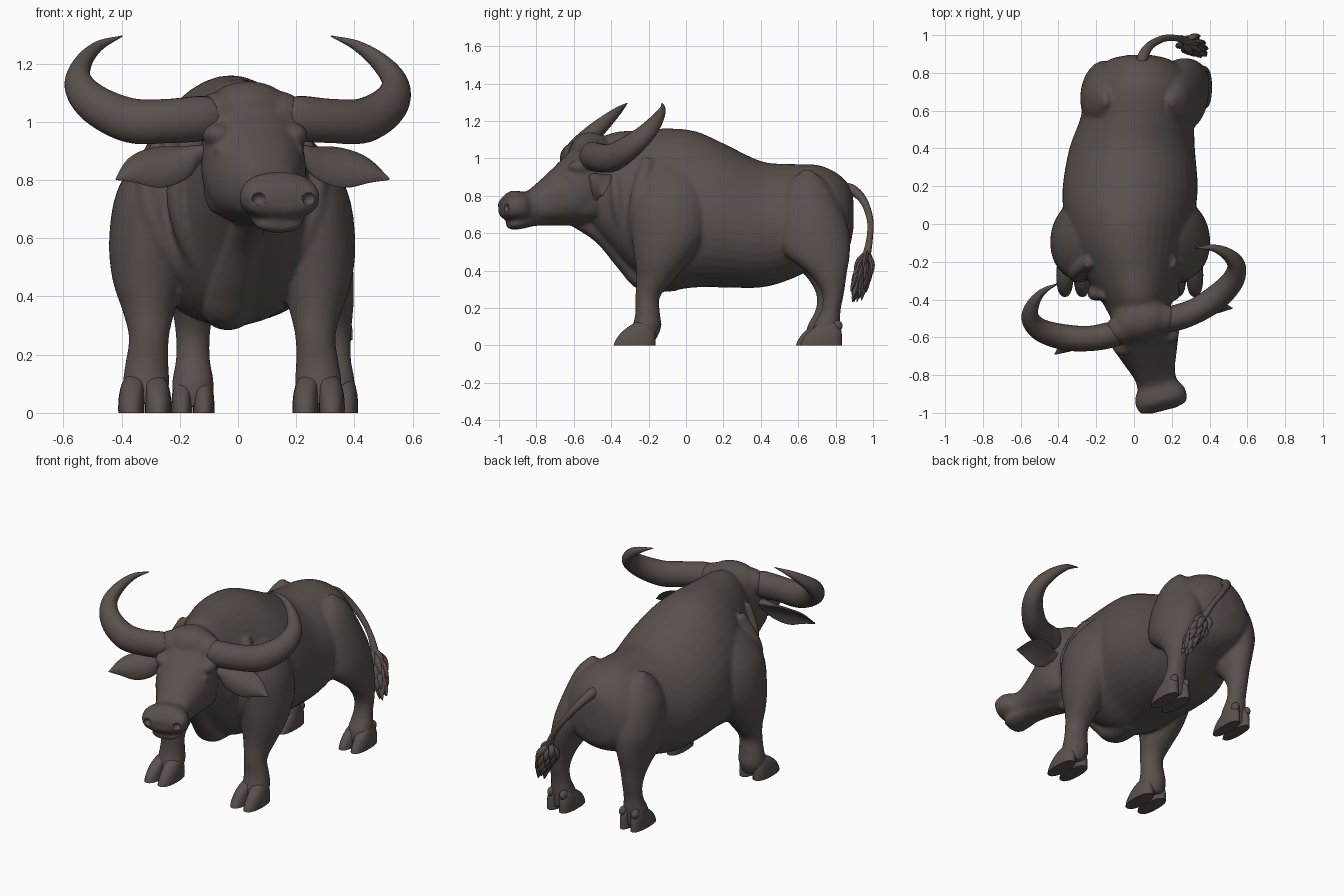
import bpy, bmesh, math, random
from mathutils import Vector, Matrix

if "Cube" in bpy.data.objects:
    bpy.data.objects.remove(bpy.data.objects["Cube"])
random.seed(4)
X, Y, Z = Vector((1, 0, 0)), Vector((0, 1, 0)), Vector((0, 0, 1))

hide = bpy.data.materials.new("dark brown hide")
hide.use_nodes = True
hide.diffuse_color = (0.1, 0.08, 0.072, 1)
shader = next(n for n in hide.node_tree.nodes if n.type == "BSDF_PRINCIPLED")
shader.inputs["Base Color"].default_value = hide.diffuse_color
shader.inputs["Roughness"].default_value = 0.8

# The head is turned a little towards the left
HEAD = Matrix.Translation((0.033, -0.5, 0)) @ Matrix.Rotation(math.radians(14.5), 4, "Z")


def refine(stations, steps):
    """Catmull-Rom interpolation of whole stations."""
    pts = [Vector(s) for s in stations]
    pts = [2 * pts[0] - pts[1]] + pts + [2 * pts[-1] - pts[-2]]
    out = []
    for i in range(1, len(pts) - 2):
        a, b, c, d = pts[i - 1:i + 3]
        for k in range(steps):
            t = k / steps
            out.append(0.5 * (2 * b + (c - a) * t + (2 * a - 5 * b + 4 * c - d) * t * t
                              + (3 * b - a - 3 * c + d) * t ** 3))
    return out + [pts[-2]]


def tube(bm, stations, side=X, axis=None, segs=28, steps=4, pinch=0, cup=0, box=1, matrix=None):
    """Loft ellipses; each station is x, y, z, half width, half depth."""
    st = refine(stations, steps)
    rings = []
    for i, s in enumerate(st):
        centre = Vector(s[:3])
        t = axis or (Vector(st[min(i + 1, len(st) - 1)][:3]) - Vector(st[max(i - 1, 0)][:3])).normalized()
        u = (side - t * side.dot(t)).normalized()
        v = t.cross(u)
        w, d = max(s[3], 0.002), max(s[4], 0.002)
        ring = []
        for k in range(segs):
            ang = math.tau * k / segs
            c, n = [math.copysign(abs(f) ** box, f) for f in (math.cos(ang), math.sin(ang))]
            p = centre + u * w * c * (1 - pinch * n) + v * (d * n + cup * w * c * c)
            ring.append(bm.verts.new(matrix @ p if matrix else p))
        rings.append(ring)
    faces = [bm.faces.new(rings[0]), bm.faces.new(rings[-1])]
    for a, b in zip(rings, rings[1:]):
        for k in range(segs):
            j = (k + 1) % segs
            faces.append(bm.faces.new((a[k], a[j], b[j], b[k])))
    bmesh.ops.recalc_face_normals(bm, faces=faces)


def ball(bm, centre, size, matrix=Matrix()):
    m = matrix @ Matrix.Translation(centre) @ Matrix.Diagonal((*size, 1))
    bmesh.ops.create_uvsphere(bm, u_segments=20, v_segments=12, radius=1, matrix=m)


def finish(name, bm):
    mesh = bpy.data.meshes.new(name)
    bm.to_mesh(mesh)
    bm.free()
    mesh.materials.append(hide)
    ob = bpy.data.objects.new(name, mesh)
    bpy.context.collection.objects.link(ob)
    bpy.ops.object.select_all(action="DESELECT")
    ob.select_set(True)
    bpy.context.view_layer.objects.active = ob
    bpy.ops.object.shade_smooth_by_angle(angle=math.radians(50))
    return ob


def profile(rows):
    """Rows of x, y, half width, top, bottom become loft stations."""
    return [(x, y, (t + b) / 2, w, (t - b) / 2) for x, y, w, t, b in rows]


# Torso and neck
body = bmesh.new()
tube(body, profile([
    (.03, -.54, .13, 1.06, .67), (.015, -.4, .19, 1.135, .52), (-.005, -.25, .265, 1.15, .37),
    (-.025, -.1, .32, 1.16, .3), (-.025, .05, .345, 1.145, .31), (-.02, .2, .355, 1.08, .31),
    (-.01, .4, .33, .985, .31), (.015, .55, .3, .97, .35), (.03, .7, .28, .965, .42),
    (.035, .8, .24, .925, .46), (.03, .87, .16, .86, .52), (.03, .895, .06, .78, .62)]),
    axis=-Y, segs=40, pinch=.12)

# Dewlap, brisket and neck folds
tube(body, [(.06, -.62, .69, .05, .04), (.02, -.45, .59, .06, .05), (-.02, -.31, .44, .075, .06),
            (-.035, -.22, .35, .08, .06), (-.03, -.05, .34, .08, .05)])
for s in (-1, 1):
    tube(body, [(s * .16, -.38, .98, .02, .02), (s * .21, -.37, .8, .035, .035),
                (-.01 + s * .17, -.33, .62, .04, .04), (-.03 + s * .06, -.24, .4, .02, .02)])
    tube(body, [(-.02 + s * .22, -.2, 1.0, .02, .03), (-.02 + s * .29, -.25, .78, .04, .05),
                (-.02 + s * .23, -.25, .58, .045, .05), (-.03 + s * .09, -.18, .4, .02, .03)])

# Forelegs with shoulders
for s in (-1, 1):
    tube(body, [(-.02 + s * x, y, z, w, d) for x, y, z, w, d in [
        (.298, -.235, .03, .07, .075), (.296, -.21, .1, .08, .078), (.293, -.205, .17, .074, .066),
        (.286, -.205, .26, .069, .066), (.287, -.165, .35, .09, .1), (.29, -.125, .46, .122, .15),
        (.283, -.092, .6, .14, .2), (.258, -.09, .77, .135, .205), (.19, -.08, .92, .1, .15),
        (.12, -.06, 1.04, .02, .03)]], axis=Z)

# Hind legs: x slides from hip to foot, y moves by a small stride
HIND = ((.21, .33, .01), (-.15, -.155, -.02))
for hip, foot, stride in HIND:
    tube(body, [(hip + (foot - hip) * f, y + stride * f, z, w, d) for f, y, z, w, d in [
        (1, .735, .02, .065, .07), (1, .74, .1, .072, .072), (1, .765, .19, .058, .052),
        (1, .775, .28, .06, .06), (.92, .75, .38, .077, .1), (.65, .695, .49, .108, .175),
        (.3, .675, .61, .133, .195), (0, .655, .76, .122, .165), (0, .65, .87, .07, .1),
        (-.1, .65, .94, .015, .02)]], axis=Z)

# Head, in its own frame
tube(body, profile([
    (0, .1, .12, 1.1, .74), (0, .02, .16, 1.135, .67), (0, -.06, .176, 1.095, .645),
    (0, -.13, .174, 1.025, .65), (0, -.21, .146, .95, .655), (0, -.3, .112, .87, .655),
    (0, -.36, .108, .825, .655), (0, -.405, .133, .825, .66), (0, -.45, .138, .825, .665),
    (0, -.483, .122, .795, .675), (0, -.503, .08, .76, .7)]),
    axis=-Y, pinch=.04, box=.85, matrix=HEAD)
# Lower jaw
tube(body, profile([
    (0, -.12, .1, .78, .64), (0, -.3, .08, .73, .64), (0, -.38, .088, .71, .625),
    (0, -.44, .083, .68, .618), (0, -.468, .05, .66, .63)]), axis=-Y, matrix=HEAD)
ball(body, (0, -.01, 1.03), (.155, .11, .11), HEAD)               # forehead dome
for s in (-1, 1):
    ball(body, (s * .135, -.1, .955), (.05, .07, .04), HEAD)      # brow
    ball(body, (s * .14, -.16, .9), (.02, .028, .02), HEAD)       # eye
    ball(body, (s * .115, -.06, .77), (.05, .1, .09), HEAD)       # cheek
    ball(body, (s * .085, -.465, .745), (.05, .035, .045), HEAD)  # nostril rim
    ball(body, (s * .1, -.03, 1.02), (.1, .08, .085), HEAD)       # horn root
body_ob = finish("body", body)

# Blend the overlapping volumes into one skin
skin = body_ob.modifiers.new("Blend", "REMESH")
skin.mode = "VOXEL"
skin.voxel_size = 0.011
skin.use_smooth_shade = True
soft = body_ob.modifiers.new("Soften", "SMOOTH")
soft.factor, soft.iterations = 0.5, 5

# Nostril hollows
holes = bmesh.new()
for s in (-1, 1):
    ball(holes, (s * .09, -.51, .735), (.025, .035, .024), HEAD)
holes_ob = finish("nostril_cutter", holes)
holes_ob.hide_render = True
holes_ob.hide_set(True)
holes_ob.display_type = "WIRE"
cut = body_ob.modifiers.new("Nostrils", "BOOLEAN")
cut.operation, cut.object = "DIFFERENCE", holes_ob

# Horns and ears
for s, label in ((1, "left"), (-1, "right")):
    horn = bmesh.new()
    tube(horn, [(s * x, y, z, r, r * .88) for x, y, z, r in [
        (.11, -.04, 1.015, .06), (.17, -.045, 1.012, .077), (.29, -.035, 1.003, .076),
        (.415, .005, 1.005, .077), (.522, .07, 1.06, .067), (.562, .145, 1.13, .052),
        (.53, .215, 1.2, .036), (.46, .268, 1.26, .019), (.37, .288, 1.295, .002)]],
        side=Vector((-s * .5, 0, 1)), steps=6, matrix=HEAD)
    finish("horn_" + label, horn)
    ear = bmesh.new()
    tube(ear, [(s * x, y, z, w, d) for x, y, z, w, d in [
        (.12, -.03, .9, .03, .028), (.19, -.04, .893, .035, .025), (.25, -.045, .873, .068, .016),
        (.33, -.05, .858, .08, .012), (.41, -.06, .84, .056, .009), (.485, -.07, .803, .003, .003)]],
        side=Vector((0, .6, 1)), cup=-.4 * s, matrix=HEAD)
    finish("ear_" + label, ear)

# Cloven hooves with dewclaws
feet = {"front_left": (.277, -.275, 1.03), "front_right": (-.32, -.275, 1.05),
        "hind_left": (.33, .722, .95), "hind_right": (-.155, .7, .85)}
for label, (x, y, k) in feet.items():
    hoof = bmesh.new()
    for s in (-1, 1):
        tube(hoof, [(x + s * dx * k, y + dy, z, w * k, d) for dx, dy, z, w, d in [
            (.044, 0, 0, .043, .112), (.044, .006, .03, .043, .106),
            (.042, .02, .07, .041, .09), (.036, .04, .11, .035, .058), (.03, .06, .14, .015, .02)]],
            axis=Z, segs=20, box=.85)
        ball(hoof, (x + s * .042, y + .085, .105), (.022, .03, .03))
    finish("hoof_" + label, hoof)

# Tail with a ragged tuft
tail = bmesh.new()
tube(tail, [(.035, .82, .83, .03, .03), (.045, .88, .835, .03, .03), (.085, .945, .78, .022, .022),
            (.16, .983, .68, .018, .018), (.23, .983, .58, .017, .017), (.28, .965, .48, .022, .022),
            (.32, .94, .38, .02, .02)], segs=14)
finish("tail", tail)
tuft = bmesh.new()
for i in range(34):
    f = i / 33
    root = Vector((.262, .968, .51)).lerp(Vector((.338, .93, .34)), f)
    ang = i * 2.4
    out = Vector((math.cos(ang), math.sin(ang), 0)) * random.uniform(.035, .06) * (1.15 - .7 * f)
    drop = Vector((.04, -.025, -.12)) * random.uniform(.85, 1.1)
    tube(tuft, [(*root, .012, .012), (*(root + drop * .4 + out * .8), .021, .014),
                (*(root + drop * .75 + out), .014, .01), (*(root + drop + out * 1.05), .001, .001)],
         segs=8, steps=3)
finish("tail_tuft", tuft)
